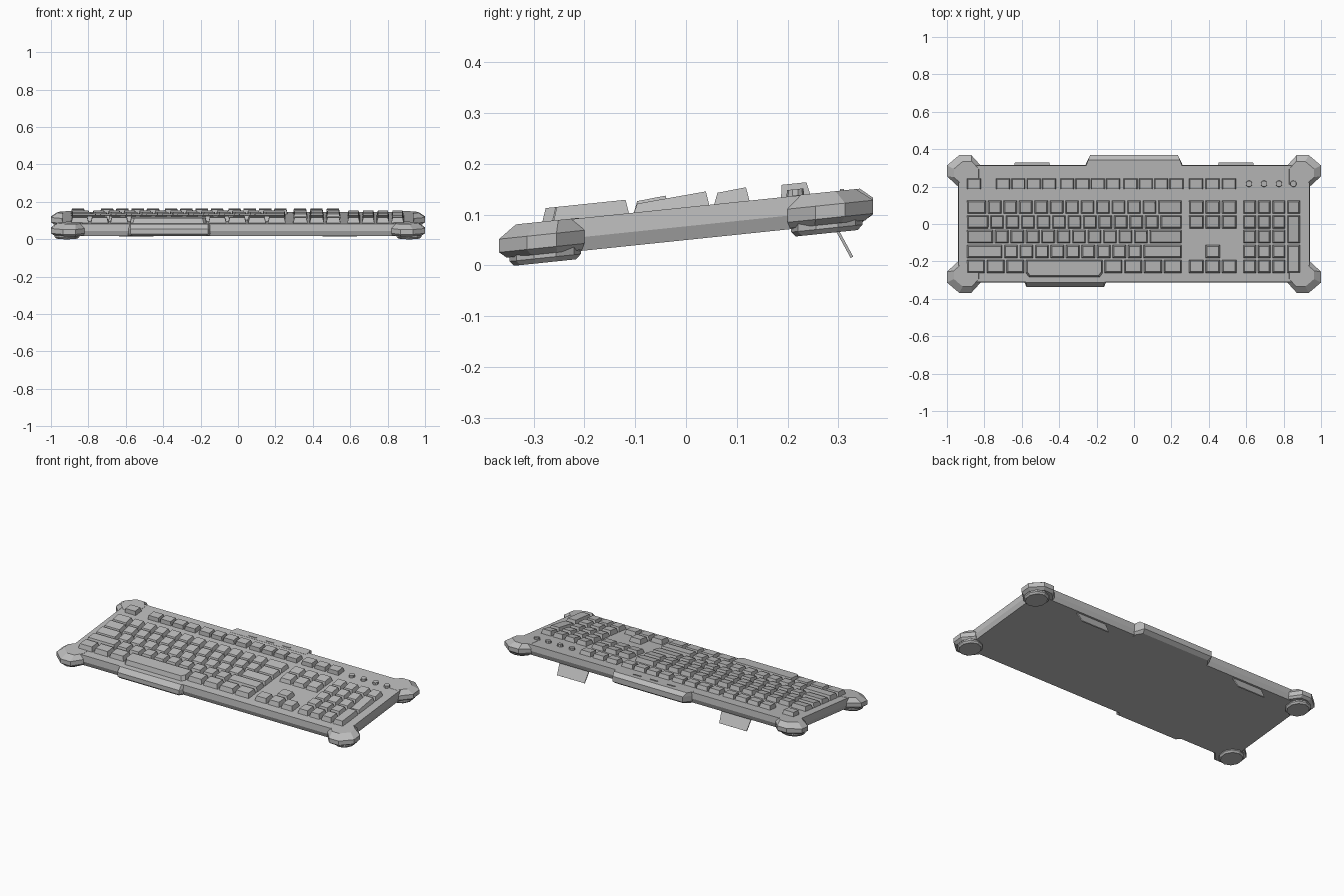
import bpy
import bmesh

cube = bpy.data.objects.get("Cube")
if cube:
    bpy.data.objects.remove(cube, do_unlink=True)

SLOPE = 0.104      # rise of the tilted board per unit of depth
DECK = 0.1145      # height of the deck at the centre
U = 0.0827         # key pitch
GAP = 0.009

grey = bpy.data.materials.new("grey_plastic")
grey.use_nodes = True
grey.diffuse_color = (0.5, 0.5, 0.5, 1)
grey.node_tree.nodes["Principled BSDF"].inputs["Base Color"].default_value = (0.5, 0.5, 0.5, 1)


def loft(bm, rings):
    """Join matching rings of points into one closed solid."""
    loops = [[bm.verts.new(p) for p in ring] for ring in rings]
    n = len(loops[0])
    for a, b in zip(loops, loops[1:]):
        for i in range(n):
            j = (i + 1) % n
            bm.faces.new((a[i], a[j], b[j], b[i]))
    bm.faces.new(loops[0][::-1])
    bm.faces.new(loops[-1])


def finish(bm, name, tilt=True):
    if tilt:
        for v in bm.verts:
            v.co.z += SLOPE * v.co.y
    bmesh.ops.recalc_face_normals(bm, faces=bm.faces[:])
    mesh = bpy.data.meshes.new(name)
    bm.to_mesh(mesh)
    bm.free()
    mesh.materials.append(grey)
    obj = bpy.data.objects.new(name, mesh)
    bpy.context.collection.objects.link(obj)
    return obj


def rect(x0, x1, y0, y1, z, inset=0.0):
    return [(x0 + inset, y0 + inset, z), (x1 - inset, y0 + inset, z),
            (x1 - inset, y1 - inset, z), (x0 + inset, y1 - inset, z)]


def scaled(points, z, s=1.0, centre=(0, 0)):
    return [(centre[0] + (x - centre[0]) * s, centre[1] + (y - centre[1]) * s, z) for x, y in points]


def key(bm, x0, x1, y0, y1, drop=0.005):
    """Tapered key cap whose front edge may sit lower."""
    top = rect(x0, x1, y0, y1, DECK + 0.027, 0.008)
    top = [(x, y, z - (drop if i < 2 else 0)) for i, (x, y, z) in enumerate(top)]
    loft(bm, [rect(x0, x1, y0, y1, DECK - 0.005), top])


def key_row(bm, x, y, widths, drop=0.005, pitch=U):
    for w in widths:
        key(bm, x, x + w * pitch - GAP, y - 0.036, y + 0.036, drop)
        x += w * pitch


# Main slab
bm = bmesh.new()
loft(bm, [rect(-0.94, 0.94, -0.313, 0.315, 0.05, 0.01),
          rect(-0.94, 0.94, -0.313, 0.315, 0.077),
          rect(-0.94, 0.94, -0.313, 0.315, DECK, 0.003)])
finish(bm, "body")

# Corner bumpers and feet
OUTLINE = [(0.94, 0.2), (1.0, 0.255), (1.0, 0.313), (0.935, 0.368),
           (0.87, 0.368), (0.82, 0.313), (0.82, 0.2)]
for sx, side in ((1, "left"), (-1, "right")):
    for sy, end in ((1, "back"), (-1, "front")):
        pts = [(sx * x, sy * y) for x, y in OUTLINE]
        mid = (sx * 0.86, sy * 0.24)
        bm = bmesh.new()
        loft(bm, [scaled(pts, 0.052, 0.88, mid), scaled(pts, 0.064),
                  scaled(pts, 0.09), scaled(pts, DECK + 0.001, 0.74, mid)])
        finish(bm, f"{end}_{side}_corner")

        bm = bmesh.new()
        bmesh.ops.create_circle(bm, segments=10, radius=0.07)
        disc = [(v.co.x + sx * 0.915, v.co.y + sy * 0.277) for v in bm.verts]
        bm.clear()
        hub = (sx * 0.915, sy * 0.277)
        loft(bm, [scaled(disc, 0.0345, 0.87, hub), scaled(disc, 0.044), scaled(disc, 0.06)])
        finish(bm, f"{end}_{side}_foot")

# Rear housing with a sloped top, and its three slots
bm = bmesh.new()
def housing(z, y, w0, w1):
    return [(-w0, 0.29, z), (w0, 0.29, z), (w0, 0.315, z), (w1, y, z), (-w1, y, z), (-w0, 0.315, z)]
loft(bm, [housing(0.048, 0.345, 0.25, 0.225), housing(0.062, 0.368, 0.26, 0.235),
          housing(0.095, 0.368, 0.26, 0.235), housing(DECK + 0.001, 0.342, 0.255, 0.245)])
finish(bm, "rear_housing")
bm = bmesh.new()
for x in (-0.115, 0.0, 0.112):
    loft(bm, [rect(x - 0.025, x + 0.025, 0.303, 0.311, DECK - 0.002),
              rect(x - 0.025, x + 0.025, 0.303, 0.311, DECK + 0.004)])
finish(bm, "rear_slots")

# Front lip below the space bar
bm = bmesh.new()
def lip(z, y, inset):
    return [(-0.59, -0.3, z), (-0.575 + inset, y, z), (-0.16 - inset, y, z), (-0.145, -0.3, z)]
loft(bm, [lip(0.052, -0.325, 0.01), lip(0.064, -0.337, 0), lip(0.09, -0.337, 0), lip(DECK, -0.314, 0)])
finish(bm, "front_lip")

# Main key block
LEFT = -0.893
ROWS = [0.09, 0.011, -0.068, -0.147, -0.226]
LAYOUT = [[1.35] + [1] * 11 + [1.65],
          [1.5] + [1] * 11 + [1.5],
          [1.8] + [1] * 10 + [2.2],
          [2.4] + [1] * 9 + [2.6]]
bm = bmesh.new()
for i, widths in enumerate(LAYOUT):
    key_row(bm, LEFT, ROWS[i], widths, 0.005 if i < 3 else 0.0)
key_row(bm, LEFT, ROWS[4], [1.27] * 3, 0)
key_row(bm, LEFT + 8.88 * U, ROWS[4], [1.28] * 4, 0)
finish(bm, "main_keys")

# Space bar with clipped front corners
bm = bmesh.new()
def bar(z, i):
    x0, x1, y0, y1 = -0.578 + i, -0.167 - i, -0.284 + i, -0.19 - i
    return [(x0 + 0.015, y0, z), (x1 - 0.015, y0, z), (x1, y0 + 0.02, z),
            (x1, y1, z), (x0, y1, z), (x0, y0 + 0.02, z)]
loft(bm, [bar(DECK - 0.005, 0), bar(DECK + 0.027, 0.008)])
finish(bm, "space_bar")

# Function row, leaning slightly forward
bm = bmesh.new()
starts = [LEFT] + [LEFT + (s + i * 0.99) * U for s in (1.88, 6.02, 10.12) for i in range(4)]
starts += [0.294 + i * 0.088 for i in range(3)]
for x in starts:
    x1 = x + 0.075
    top = [(px, py - 0.004, pz) for px, py, pz in rect(x, x1, 0.187, 0.246, DECK + 0.0245, 0.005)]
    loft(bm, [rect(x, x1, 0.187, 0.246, DECK - 0.005), top])
finish(bm, "function_keys")

# Navigation and arrow keys
bm = bmesh.new()
for y, x, n, drop in ((ROWS[0], 0, 3, 0.005), (ROWS[1], 0, 3, 0.005),
                      (ROWS[3], 1, 1, 0), (ROWS[4], 0, 3, 0)):
    key_row(bm, 0.294 + x * 0.088, y, [1] * n, drop, 0.088)
finish(bm, "navigation_keys")

# Number pad with two tall keys
bm = bmesh.new()
PAD, P = 0.583, 0.0785
for i, y in enumerate(ROWS):
    key_row(bm, PAD, y, [1] * (4 if i == 0 else 3), 0.005 if i < 3 else 0, P)
for hi, lo, drop in ((1, 2, 0.01), (3, 4, 0)):
    key(bm, PAD + 3 * P, PAD + 4 * P - GAP, ROWS[lo] - 0.036, ROWS[hi] + 0.036, drop)
finish(bm, "number_pad")

# Round indicator buttons
bm = bmesh.new()
for x in (0.615, 0.695, 0.775, 0.852):
    tmp = bmesh.ops.create_cone(bm, cap_ends=True, segments=10, radius1=0.018, radius2=0.016, depth=0.016)
    bmesh.ops.translate(bm, verts=tmp["verts"], vec=(x, 0.215, DECK + 0.005))
finish(bm, "indicator_buttons")

# Fold-out rear legs
for sx, side in ((1, "left"), (-1, "right")):
    bm = bmesh.new()
    def strip(y, z, half):
        return [(sx * 0.545 - half, y, z), (sx * 0.545 + half, y, z),
                (sx * 0.545 + half, y + 0.005, z + 0.003), (sx * 0.545 - half, y + 0.005, z + 0.003)]
    loft(bm, [strip(0.286, 0.084, 0.1), strip(0.324, 0.0145, 0.092)])
    finish(bm, f"{side}_rear_leg", tilt=False)
